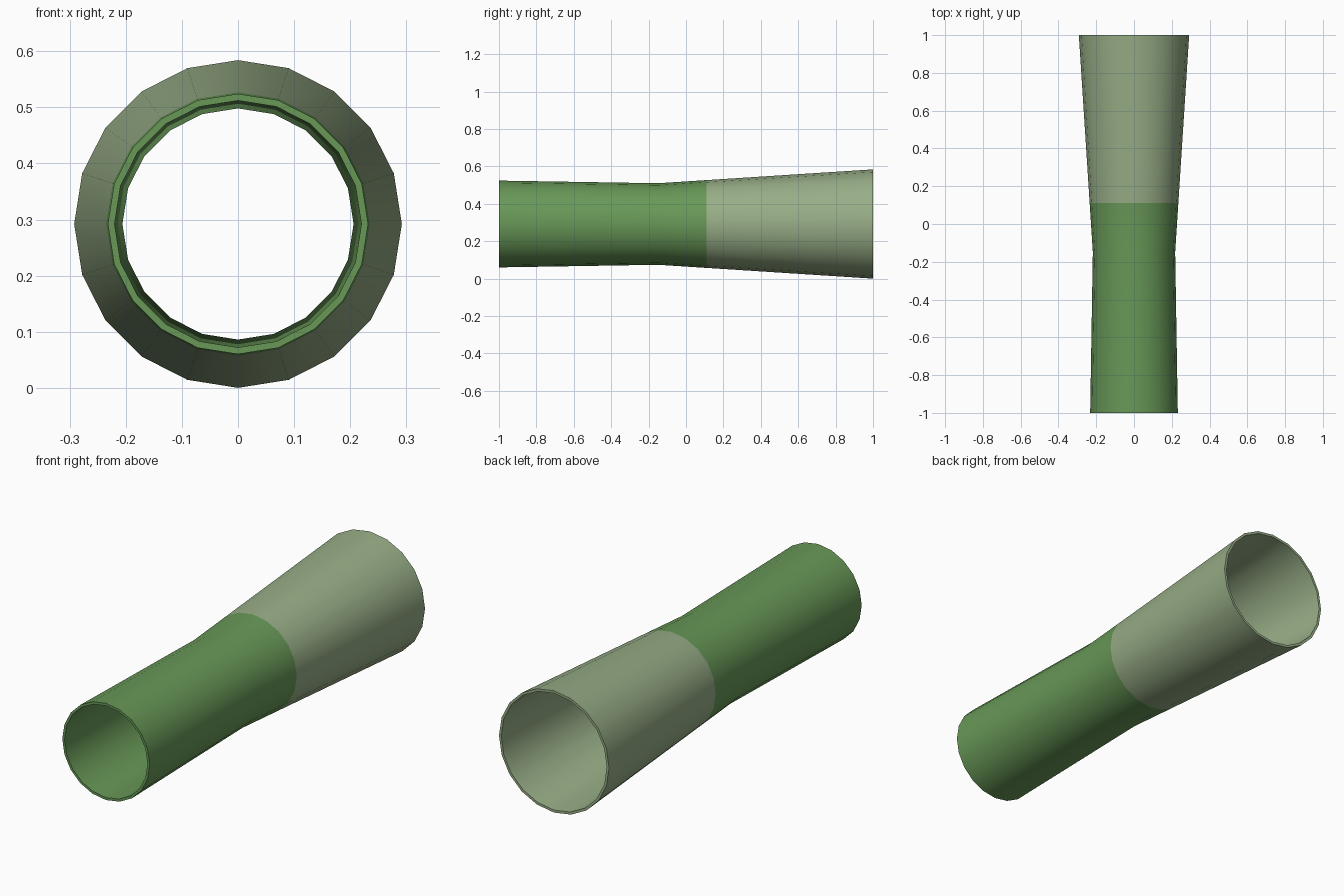
import bpy, bmesh, math

if "Cube" in bpy.data.objects:
    bpy.data.objects.remove(bpy.data.objects["Cube"])

SIDES = 20
AXIS_Z = 0.292          # height of the tube's centre line
SPLIT = 0.11            # y where the colour changes


def material(name, rgb):
    m = bpy.data.materials.new(name)
    m.diffuse_color = (*rgb, 1.0)
    m.use_nodes = True
    m.node_tree.nodes["Principled BSDF"].inputs["Base Color"].default_value = m.diffuse_color
    return m


green = material("leaf green", (0.138, 0.314, 0.096))
pale = material("pale sage green", (0.314, 0.423, 0.242))

# closed wall section: (y, radius), outside front to back, then inside back to front
WALL = 0.012
front, waist, back = (-1.0, 0.232), (-0.15, 0.218), (1.0, 0.292)
t = (SPLIT - waist[0]) / (back[0] - waist[0])
split = (SPLIT, waist[1] + t * (back[1] - waist[1]))
outer = [front, waist, split, back]
profile = outer + [(y, r - WALL) for y, r in reversed(outer)]

# revolve the section around the y axis
bm = bmesh.new()
rings = []
for y, r in profile:
    ring = []
    for i in range(SIDES):
        a = 2 * math.pi * i / SIDES
        ring.append(bm.verts.new((r * math.sin(a), y, AXIS_Z + r * math.cos(a))))
    rings.append(ring)
for k in range(len(rings)):
    a, b = rings[k], rings[(k + 1) % len(rings)]
    for i in range(SIDES):
        j = (i + 1) % SIDES
        f = bm.faces.new((a[i], a[j], b[j], b[i]))
        # pale rear flare, green front
        f.material_index = 1 if f.calc_center_median().y > SPLIT else 0
bmesh.ops.recalc_face_normals(bm, faces=bm.faces)

mesh = bpy.data.meshes.new("flared_tube")
bm.to_mesh(mesh)
bm.free()
mesh.materials.append(green)
mesh.materials.append(pale)
tube = bpy.data.objects.new("flared_tube", mesh)
bpy.context.collection.objects.link(tube)

# smooth round walls, crisp rims
bpy.context.view_layer.objects.active = tube
tube.select_set(True)
bpy.ops.object.shade_smooth_by_angle(angle=math.radians(30))
